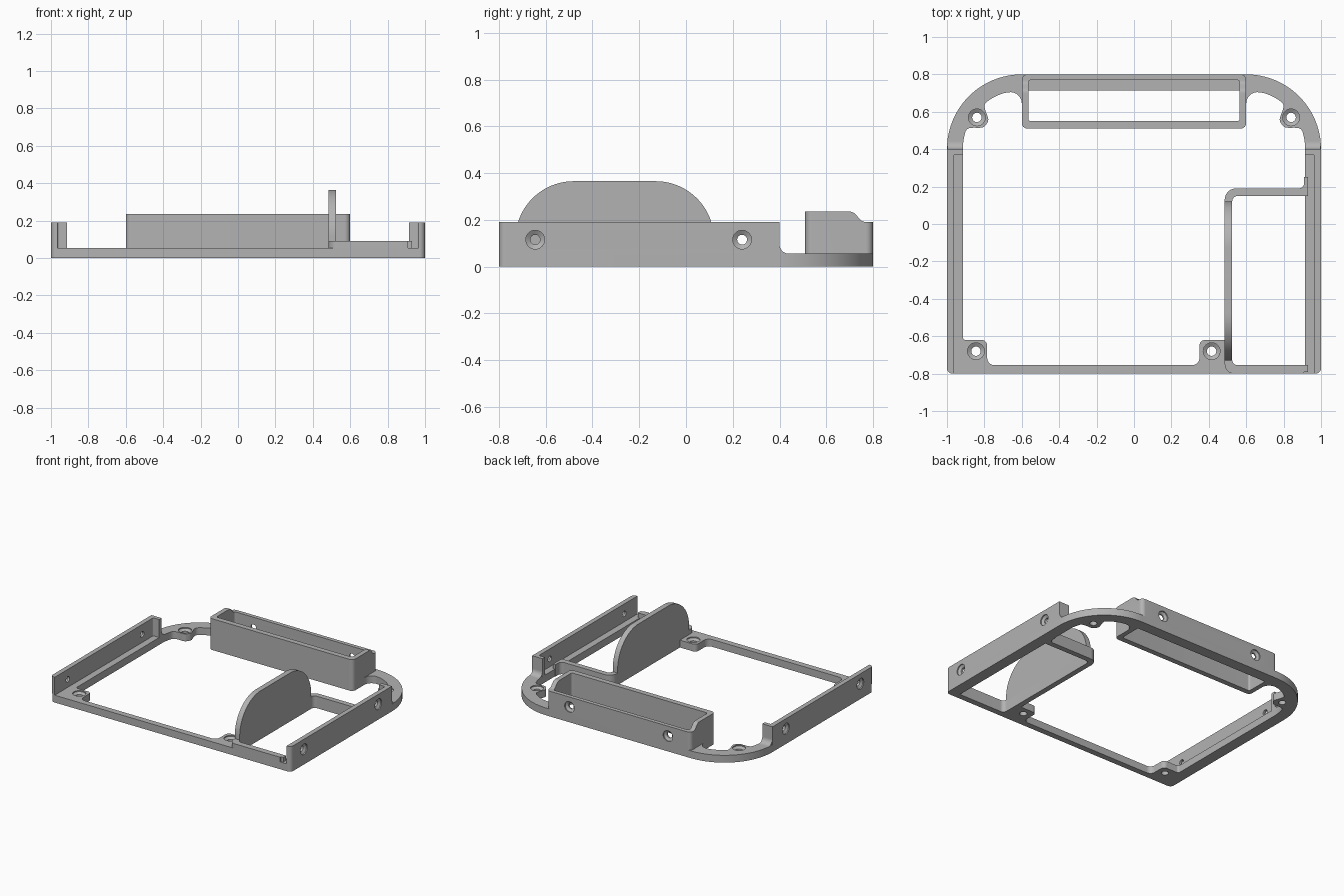
import bpy, bmesh, math
from mathutils import Matrix, Vector

cube = bpy.data.objects.get("Cube")
if cube:
    bpy.data.objects.remove(cube, do_unlink=True)
scene = bpy.context.scene

grey = bpy.data.materials.new("grey_plastic")
grey.use_nodes = True
grey.diffuse_color = (0.45, 0.45, 0.45, 1)
grey.node_tree.nodes["Principled BSDF"].inputs["Base Color"].default_value = grey.diffuse_color

ALONG_X = Matrix(((0, 0, 1, 0), (1, 0, 0, 0), (0, 1, 0, 0), (0, 0, 0, 1)))  # profile (y, z) -> along x
MIRROR = Matrix.Diagonal((-1, 1, 1, 1))
PLAIN = Matrix.Identity(4)


def rounded(points, steps=10):
    """Closed outline from (x, y[, radius]) corners, convex or concave."""
    out = []
    for i, p in enumerate(points):
        c = Vector(p[:2])
        r = p[2] if len(p) > 2 else 0
        if not r:
            out.append(c)
            continue
        a = (Vector(points[i - 1][:2]) - c).normalized()
        b = (Vector(points[(i + 1) % len(points)][:2]) - c).normalized()
        half = a.angle(b) / 2
        mid = c + (a + b).normalized() * (r / math.sin(half))
        start = c + a * (r / math.tan(half)) - mid
        end = c + b * (r / math.tan(half)) - mid
        sweep = start.angle_signed(end)
        for k in range(steps + 1):
            t = -sweep * k / steps
            out.append(mid + Matrix.Rotation(t, 2) @ start)
    return out


def rect(x0, x1, y0, y1, r):
    return rounded([(x0, y0, r), (x1, y0, r), (x1, y1, r), (x0, y1, r)])


def finish(name, bm):
    bmesh.ops.recalc_face_normals(bm, faces=bm.faces[:])
    mesh = bpy.data.meshes.new(name)
    bm.to_mesh(mesh)
    bm.free()
    mesh.materials.append(grey)
    obj = bpy.data.objects.new(name, mesh)
    scene.collection.objects.link(obj)
    return obj


def plate(name, loops, z0, z1, matrix=PLAIN):
    """Extrude an outline, with later loops as openings."""
    curve = bpy.data.curves.new(name + "_outline", 'CURVE')
    curve.dimensions, curve.fill_mode = '2D', 'BOTH'
    curve.extrude = (z1 - z0) / 2
    for loop in loops:
        spline = curve.splines.new('POLY')
        spline.points.add(len(loop) - 1)
        for pt, p in zip(spline.points, loop):
            pt.co = (p[0], p[1], 0, 1)
        spline.use_cyclic_u = True
    helper = bpy.data.objects.new(name + "_outline", curve)
    scene.collection.objects.link(helper)
    deps = bpy.context.evaluated_depsgraph_get()
    mesh = bpy.data.meshes.new_from_object(helper.evaluated_get(deps))
    bm = bmesh.new()
    bm.from_mesh(mesh)
    bpy.data.objects.remove(helper, do_unlink=True)
    bpy.data.meshes.remove(mesh)
    bpy.data.curves.remove(curve)
    bmesh.ops.remove_doubles(bm, verts=bm.verts[:], dist=1e-5)
    bm.transform(matrix @ Matrix.Translation((0, 0, (z0 + z1) / 2)))
    return finish(name, bm)


def screw_cutter(place, axis, r=0.021, head=0.04):
    """Countersunk hole whose head opens along axis."""
    bm = bmesh.new()
    rings, n = [], 32
    for radius, z in ((r, -0.1), (r, -0.02), (head, -0.008), (head, 0.01)):
        rings.append([bm.verts.new((radius * math.cos(math.tau * k / n),
                                    radius * math.sin(math.tau * k / n), z)) for k in range(n)])
    for low, high in zip(rings, rings[1:]):
        for k in range(n):
            j = (k + 1) % n
            bm.faces.new((low[k], low[j], high[j], high[k]))
    bm.faces.new(rings[0])
    bm.faces.new(rings[-1])
    turn = Vector(axis).to_track_quat('Z', 'Y').to_matrix().to_4x4()
    bm.transform(Matrix.Translation(place) @ turn)
    return finish("hole_cutter", bm)


def cut(obj, cutters):
    for c in cutters:
        c.hide_render = True
        mod = obj.modifiers.new("cut", 'BOOLEAN')
        mod.operation, mod.solver, mod.object = 'DIFFERENCE', 'EXACT', c
    bpy.context.view_layer.update()
    deps = bpy.context.evaluated_depsgraph_get()
    mesh = bpy.data.meshes.new_from_object(obj.evaluated_get(deps))
    obj.modifiers.clear()
    obj.data = mesh
    for c in cutters:
        bpy.data.objects.remove(c, do_unlink=True)


# Base frame: rounded back corners, screw bosses along the inner edge
BASE = 0.055
outer = rounded([(-1, -0.8, 0.03), (1, -0.8, 0.03), (1, 0.8, 0.4), (-1, 0.8, 0.4)], 24)
arc = []
for deg in range(0, 73, 2):
    t = math.radians(deg)
    r = 0.315 - 0.083 * math.exp(-((deg - 35.3) / 11.5) ** 4)
    arc.append((0.6 + r * math.cos(t), 0.4 + r * math.sin(t)))
back_half = arc + [(0.6, 0.715, 0.06), (0.6, 0.6), (0.58, 0.6), (0.58, 0.715)]
inner = [(-0.915, -0.62, 0.015), (-0.785, -0.62, 0.03), (-0.785, -0.755, 0.04),
         (0.35, -0.755, 0.04), (0.35, -0.62, 0.03), (0.5, -0.62), (0.5, -0.755), (0.915, -0.755)]
inner += back_half + [(-p[0],) + tuple(p[1:]) for p in reversed(back_half)]
frame = plate("base_frame", [outer, rounded(inner)], 0, BASE)
cut(frame, [screw_cutter((x, y, BASE), (0, 0, 1), 0.025, 0.045)
            for x, y in ((-0.84, 0.57), (0.84, 0.57), (-0.845, -0.68), (0.415, -0.68))])

# Side walls with a thicker back end and a curved step
wall_plan = rounded([(1, -0.8, 0.03), (1, 0.4), (0.915, 0.4), (0.915, 0.37),
                     (0.965, 0.37, 0.01), (0.965, -0.8)])
step = rounded([(0.39, 0.05), (0.46, 0.05), (0.46, BASE), (0.4, BASE, 0.04), (0.4, 0.11), (0.39, 0.11)])
for side, sign, flip in (("left", 1, PLAIN), ("right", -1, MIRROR)):
    wall = plate(side + "_wall", [wall_plan], BASE, 0.19, flip)
    cut(wall, [screw_cutter((sign, y, 0.115), (sign, 0, 0)) for y in (-0.645, 0.24)])
    plate(side + "_wall_step", [step], 0.915, 0.997, flip @ ALONG_X)

# Open back box with a lower back wall
box = plate("back_box", [rect(-0.6, 0.6, 0.51, 0.8, 0.03), rect(-0.565, 0.565, 0.55, 0.77, 0.015)], 0, 0.235)
shoulder = rounded([(0.6, 0.235), (0.715, 0.235, 0.035), (0.755, 0.19, 0.035), (0.9, 0.19),
                    (0.9, 0.4), (0.6, 0.4)])
cut(box, [plate("shoulder_cutter", [shoulder], -0.8, 0.8, ALONG_X)])
cut(box, [screw_cutter((x, 0.8, 0.115), (0, 1, 0)) for x in (-0.41, 0.41)])

# Side tray: three low bars joined to the left wall
tray = rounded([(0.93, -0.79), (0.93, -0.755), (0.525, -0.755, 0.03), (0.525, 0.15, 0.03), (0.93, 0.15),
                (0.93, 0.25), (0.91, 0.25), (0.91, 0.19, 0.03), (0.485, 0.19, 0.06), (0.485, -0.8, 0.05),
                (0.91, -0.8), (0.91, -0.79)])
plate("side_tray", [tray], 0, 0.09)

# Tall rounded partition on the tray's inner bar
fin = rounded([(-0.73, 0.08), (0.12, 0.08), (0.12, 0.365, 0.25), (-0.73, 0.365, 0.25)], 24)
partition = plate("partition", [fin], 0.485, 0.525, ALONG_X)

# Smooth the curved sides, keep the edges sharp
bpy.ops.object.select_all(action='DESELECT')
for obj in scene.objects:
    if obj.type == 'MESH' and grey.name in obj.data.materials:
        obj.select_set(True)
        bpy.context.view_layer.objects.active = obj
bpy.ops.object.shade_smooth_by_angle(angle=math.radians(30))
